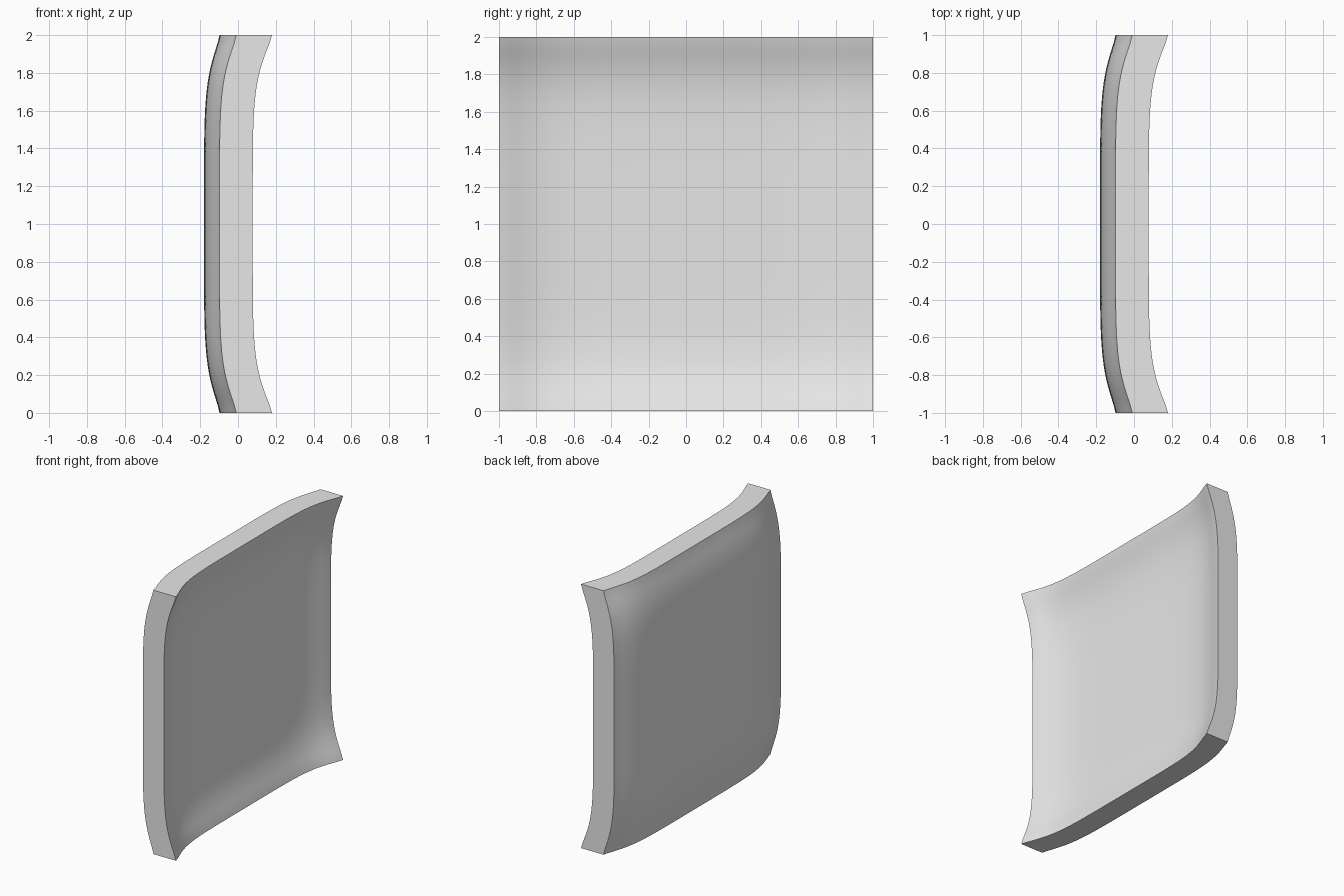
import bpy, bmesh, math

cube = bpy.data.objects.get("Cube")
if cube:
    bpy.data.objects.remove(cube, do_unlink=True)

# One plain grey material
grey = bpy.data.materials.new("light grey")
grey.use_nodes = True
colour = (0.8, 0.8, 0.8, 1.0)
grey.diffuse_color = colour
grey.node_tree.nodes["Principled BSDF"].inputs["Base Color"].default_value = colour

SEGMENTS = 56


def flare(t):
    """Flat in the middle, curling up near the rim and easing off at the edge."""
    u = abs(t) ** 5.3
    return u * (1 + 0.6 * u * (1 - u))


def dish(y, z, centre, rise, corner):
    """Depth of a square dish: both directions flare, corners slightly more."""
    a, b = flare(y), flare(z)
    return centre + rise * (a + b) + corner * a * b


# Curved square panel: one grid, extruded to give the second face and the rim
bm = bmesh.new()
bmesh.ops.create_grid(bm, x_segments=SEGMENTS, y_segments=SEGMENTS, size=1)
back = list(bm.verts)
flat = {v: (v.co.x, v.co.y) for v in back}
ext = bmesh.ops.extrude_face_region(bm, geom=list(bm.faces), use_keep_orig=True)
inner = [g for g in ext["geom"] if isinstance(g, bmesh.types.BMVert)]

# Hollow side faces +x, bulging side faces -x
for v in inner:
    y, z = v.co.x, v.co.y
    v.co = (dish(y, z, -0.018, 0.096, 0.006), y, z + 1)
for v in back:
    y, z = flat[v]
    v.co = (dish(y, z, -0.18, 0.082, 0.007), y, z + 1)
bmesh.ops.recalc_face_normals(bm, faces=bm.faces)

mesh = bpy.data.meshes.new("curved_panel")
bm.to_mesh(mesh)
bm.free()
mesh.materials.append(grey)
panel = bpy.data.objects.new("curved_panel", mesh)
bpy.context.collection.objects.link(panel)

# Smooth faces with a crisp rim
bpy.ops.object.select_all(action='DESELECT')
panel.select_set(True)
bpy.context.view_layer.objects.active = panel
bpy.ops.object.shade_smooth_by_angle(angle=math.radians(30))
